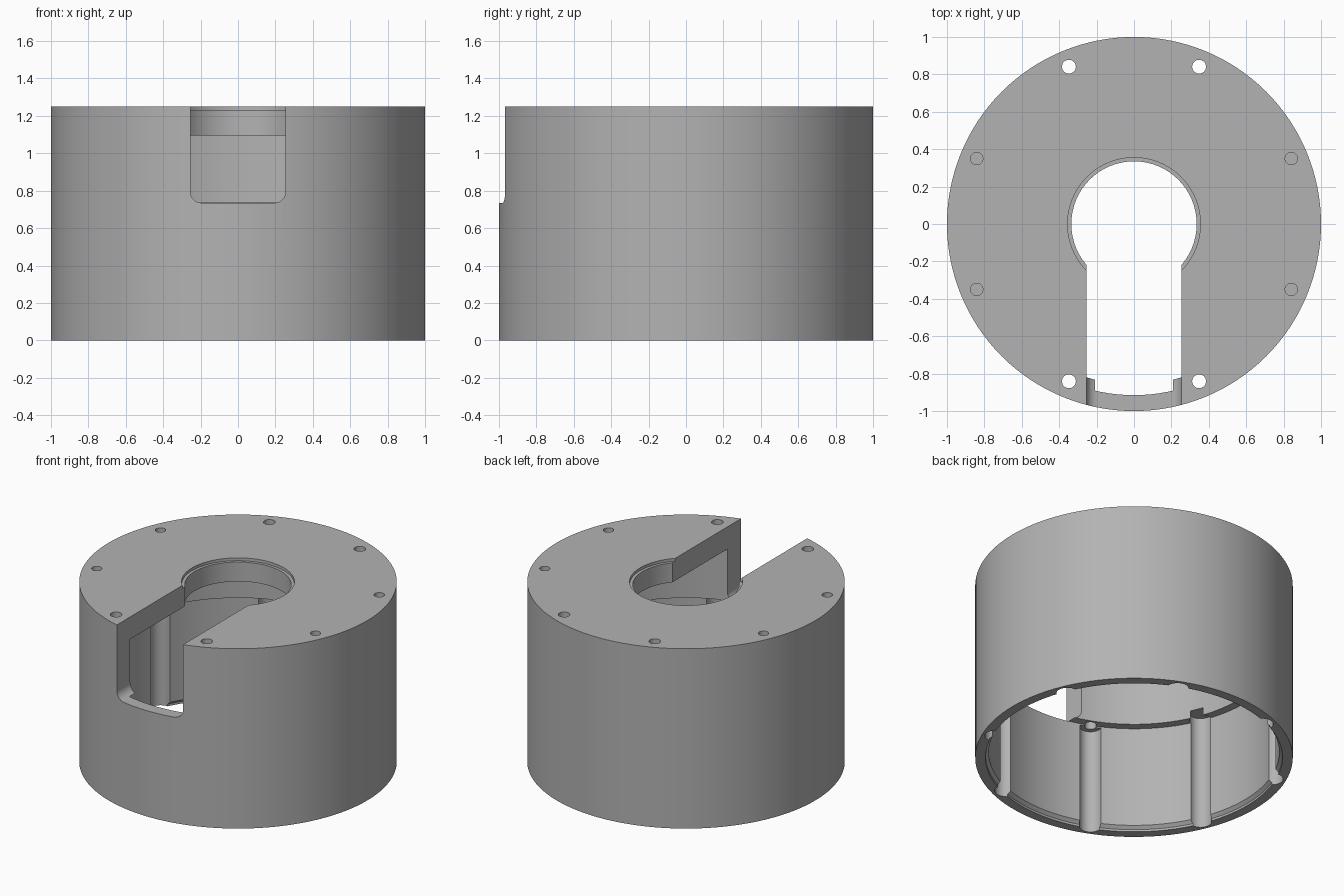
import bpy, bmesh, math

cube = bpy.data.objects.get("Cube")
if cube:
    bpy.data.objects.remove(cube, do_unlink=True)

HEIGHT, ROOF, LEDGE = 1.25, 1.095, 0.737

grey = bpy.data.materials.new("plain grey")
grey.use_nodes = True
colour = (0.45, 0.45, 0.45, 1)
grey.diffuse_color = colour
grey.node_tree.nodes["Principled BSDF"].inputs["Base Color"].default_value = colour


def make_object(name, bm):
    bmesh.ops.recalc_face_normals(bm, faces=bm.faces)
    mesh = bpy.data.meshes.new(name)
    bm.to_mesh(mesh)
    bm.free()
    obj = bpy.data.objects.new(name, mesh)
    bpy.context.collection.objects.link(obj)
    return obj


def turned(name, profile, segments=128, x=0, y=0):
    """Solid of stacked rings from (radius, height) pairs, capped at both ends."""
    bm = bmesh.new()
    rings = []
    for r, z in profile:
        angles = [math.tau * i / segments for i in range(segments)]
        rings.append([bm.verts.new((x + r * math.cos(a), y + r * math.sin(a), z)) for a in angles])
    for low, high in zip(rings, rings[1:]):
        for i in range(segments):
            j = (i + 1) % segments
            bm.faces.new((low[i], low[j], high[j], high[i]))
    bm.faces.new(rings[0][::-1])
    bm.faces.new(rings[-1])
    return make_object(name, bm)


def slot_cutter(half, bottom, top, radius, y0, y1):
    """Upright slot with rounded lower corners, running along y."""
    outline = [(half, top), (-half, top)]
    for side, start in ((-1, math.pi), (1, 1.5 * math.pi)):
        for i in range(9):
            a = start + i * math.pi / 16
            outline.append((side * (half - radius) + radius * math.cos(a),
                            bottom + radius + radius * math.sin(a)))
    bm = bmesh.new()
    face = bm.faces.new([bm.verts.new((x, y0, z)) for x, z in outline])
    new = bmesh.ops.extrude_face_region(bm, geom=[face])["geom"]
    bmesh.ops.translate(bm, vec=(0, y1 - y0, 0),
                        verts=[g for g in new if isinstance(g, bmesh.types.BMVert)])
    return make_object("slot_cutter", bm)


# Outer housing
housing = turned("round_housing", [(1, 0), (1, HEIGHT)])
housing.data.materials.append(grey)

# Stepped cavity, open at the bottom, with a bevelled mouth
cutters = [turned("cavity_cutter", [(0.935, -0.1), (0.935, 0.015), (0.915, 0.035),
                                    (0.915, LEDGE), (0.858, LEDGE), (0.858, ROOF)])]

# Central hole with a shallow counterbore
cutters.append(turned("centre_hole_cutter", [(0.335, 1), (0.335, 1.23), (0.355, 1.23), (0.355, 1.4)], 96))

# Front slot reaching the central hole
cutters.append(slot_cutter(0.255, 0.735, 1.4, 0.06, -1.2, -0.1))

# Screw holes and the channels below them
for sx in (-1, 1):
    for sy in (-1, 1):
        x, y = 0.348 * sx, 0.841 * sy
        cutters.append(turned("channel_cutter", [(0.07, -0.1), (0.07, 0.728)], 32, x, y))
        cutters.append(turned("through_hole_cutter", [(0.037, 0.6), (0.037, 1.4)], 32, x, y))
        x, y = 0.841 * sx, 0.35 * sy
        cutters.append(turned("channel_cutter", [(0.07, -0.1), (0.07, 0.79)], 32, x, y))
        cutters.append(turned("blind_hole_cutter", [(0.033, 1), (0.033, 1.4)], 32, x, y))

# Apply every cut, then remove the cutters
bpy.context.view_layer.objects.active = housing
for cutter in cutters:
    cutter.hide_render = True
    cut = housing.modifiers.new("cut", "BOOLEAN")
    cut.operation = "DIFFERENCE"
    cut.solver = "EXACT"
    cut.object = cutter
    bpy.ops.object.modifier_apply(modifier=cut.name)
    bpy.data.objects.remove(cutter, do_unlink=True)

bpy.ops.object.select_all(action="DESELECT")
housing.select_set(True)
bpy.ops.object.shade_smooth_by_angle(angle=math.radians(30))
